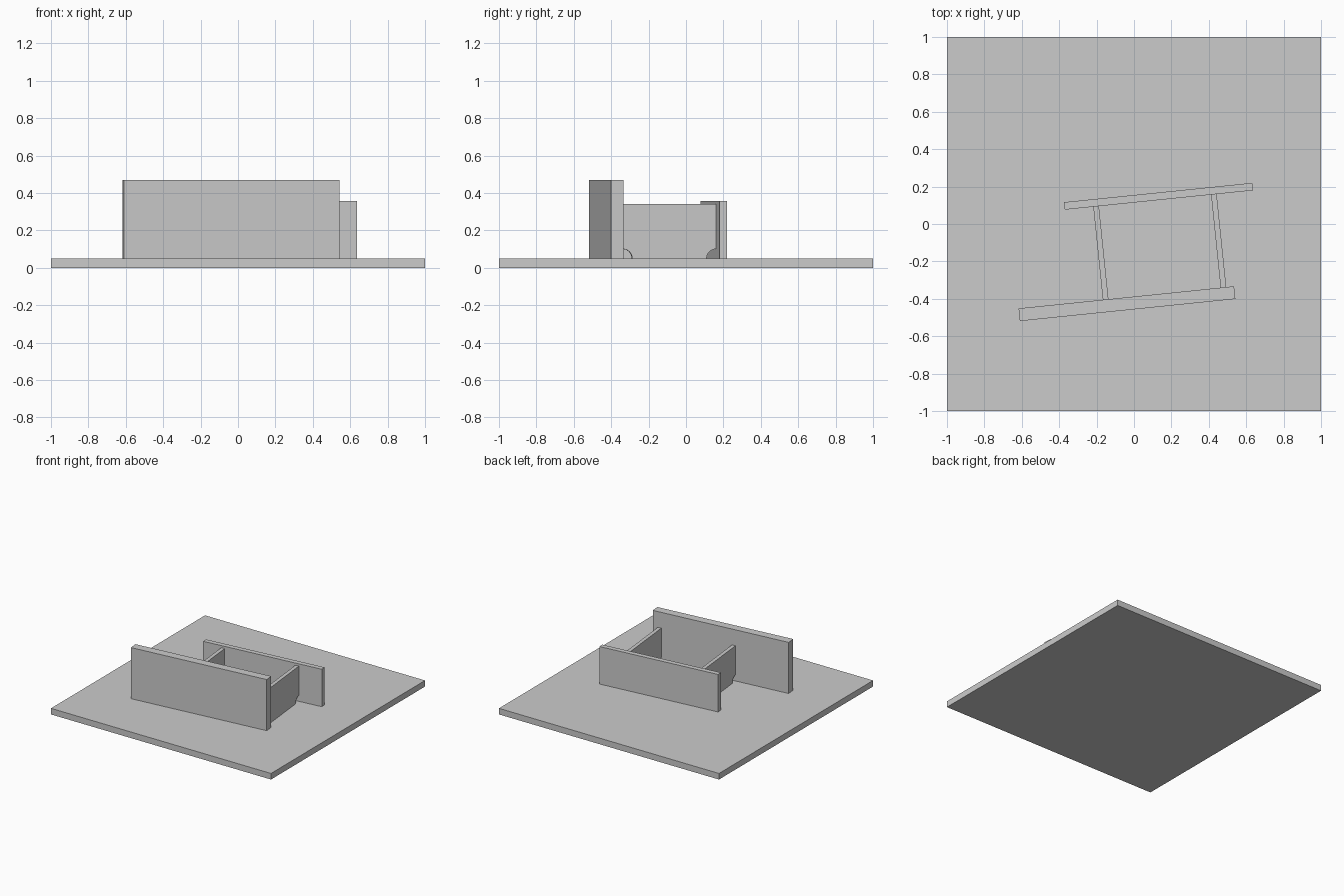
import bpy, bmesh
from math import cos, sin, pi, radians
from mathutils import Matrix

cube = bpy.data.objects.get("Cube")
if cube:
    bpy.data.objects.remove(cube, do_unlink=True)

grey = bpy.data.materials.new("light grey")
grey.use_nodes = True
colour = (0.6, 0.6, 0.6, 1)
grey.diffuse_color = colour
grey.node_tree.nodes["Principled BSDF"].inputs["Base Color"].default_value = colour

TOP = 0.05                                    # top of the base plate
TURN = Matrix.Rotation(radians(5.86), 4, 'Z')  # walls are turned on the base


def prism(name, outline, depth, matrix):
    """Extrude a flat outline of 3D points along the depth vector."""
    bm = bmesh.new()
    face = bm.faces.new([bm.verts.new(p) for p in outline])
    top = bmesh.ops.extrude_face_region(bm, geom=[face], use_keep_orig=True)
    moved = [v for v in top["geom"] if isinstance(v, bmesh.types.BMVert)]
    bmesh.ops.translate(bm, verts=moved, vec=depth)
    bmesh.ops.recalc_face_normals(bm, faces=bm.faces)
    mesh = bpy.data.meshes.new(name)
    bm.to_mesh(mesh)
    bm.free()
    mesh.materials.append(grey)
    obj = bpy.data.objects.new(name, mesh)
    obj.matrix_world = matrix
    bpy.context.collection.objects.link(obj)


def box(name, x, y, z, matrix=Matrix()):
    outline = [(x[0], y[0], z[0]), (x[1], y[0], z[0]),
               (x[1], y[1], z[0]), (x[0], y[1], z[0])]
    prism(name, outline, (0, 0, z[1] - z[0]), matrix)


# Base and the two long walls
box("base_plate", (-1, 1), (-1, 1), (0, TOP))
front_inner, back_inner = -0.386, 0.114
box("front_wall", (-0.66, 0.498), (front_inner - 0.068, front_inner), (TOP, 0.47), TURN)
box("back_wall", (-0.36, 0.651), (back_inner, back_inner + 0.04), (TOP, 0.358), TURN)

# Cross ribs with rounded cut-outs in the lower corners
R, STEPS, RIB_TOP, THICK = 0.05, 12, 0.34, 0.03
arc = [(R * cos(pi / 2 * i / STEPS), R * sin(pi / 2 * i / STEPS)) for i in range(STEPS + 1)]
profile = [(front_inner + a, TOP + b) for a, b in reversed(arc)]
profile += [(back_inner - a, TOP + b) for a, b in arc]
profile += [(back_inner, RIB_TOP), (front_inner, RIB_TOP)]
for name, x in (("right_rib", -0.192), ("left_rib", 0.441)):
    prism(name, [(x - THICK / 2, y, z) for y, z in profile], (THICK, 0, 0), TURN)
